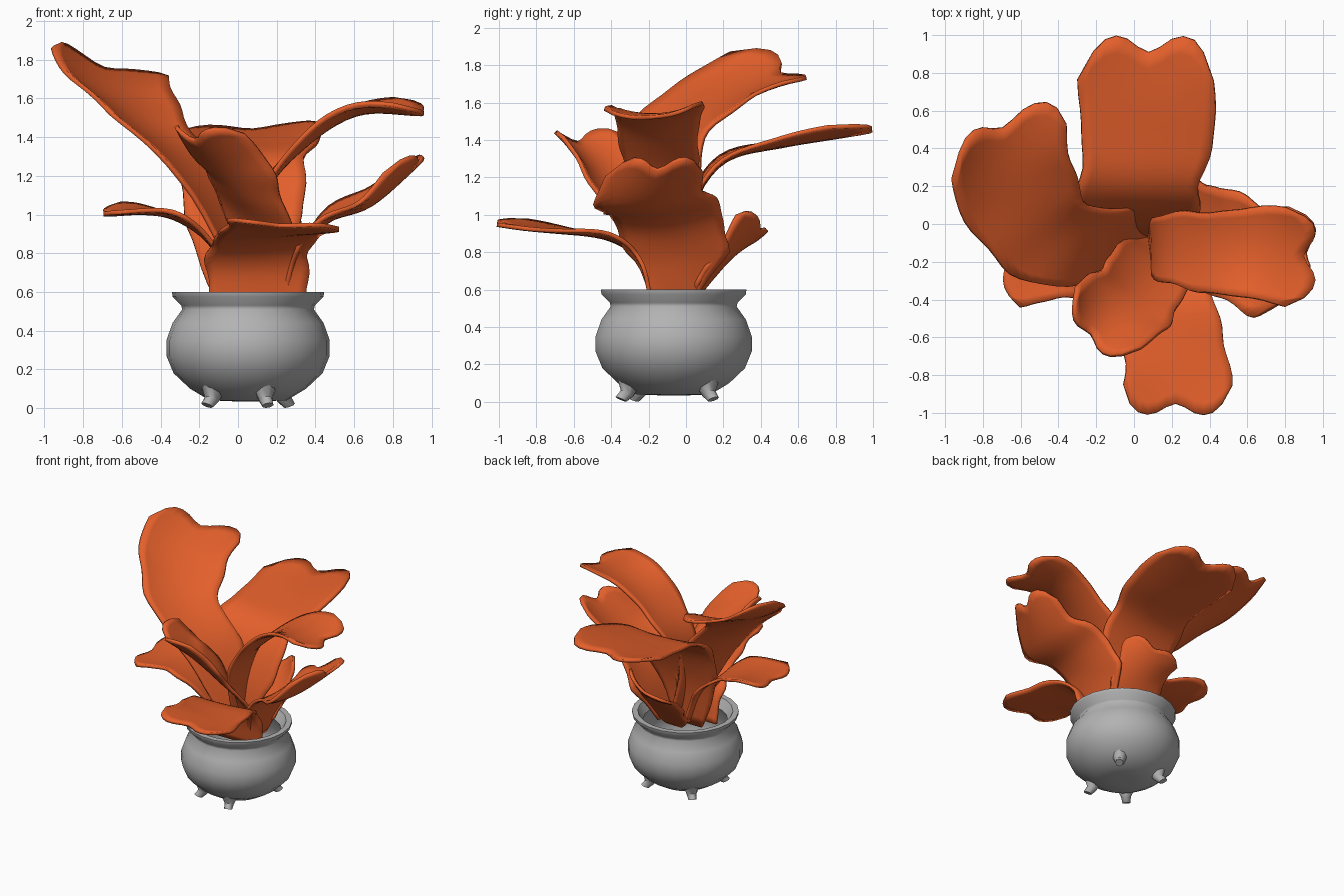
import bpy, bmesh, math
from mathutils import Vector

cube = bpy.data.objects.get("Cube")
if cube:
    bpy.data.objects.remove(cube, do_unlink=True)


def make_material(name, rgb):
    mat = bpy.data.materials.new(name)
    mat.use_nodes = True
    mat.diffuse_color = (*rgb, 1)
    mat.node_tree.nodes["Principled BSDF"].inputs["Base Color"].default_value = (*rgb, 1)
    return mat


orange = make_material("leaf_orange", (0.77, 0.115, 0.024))
grey = make_material("pot_grey", (0.45, 0.45, 0.45))
POT = Vector((0.052, -0.066, 0))


def finish(bm, name, mat, angle):
    bmesh.ops.recalc_face_normals(bm, faces=bm.faces)
    mesh = bpy.data.meshes.new(name)
    bm.to_mesh(mesh)
    bm.free()
    mesh.materials.append(mat)
    obj = bpy.data.objects.new(name, mesh)
    bpy.context.collection.objects.link(obj)
    bpy.ops.object.select_all(action="DESELECT")
    obj.select_set(True)
    bpy.context.view_layer.objects.active = obj
    bpy.ops.object.shade_smooth_by_angle(angle=math.radians(angle))
    return obj


def skin(bm, rings, closed):
    """Join neighbouring rows of vertices with quads."""
    for a, b in zip(rings, rings[1:]):
        n = len(a)
        for i in range(n if closed else n - 1):
            j = (i + 1) % n
            bm.faces.new((a[i], a[j], b[j], b[i]))


def spline(points, t):
    """Smooth path through the points."""
    pts = [2 * points[0] - points[1], *points, 2 * points[-1] - points[-2]]
    s = t * (len(points) - 1)
    k = min(int(s), len(points) - 2)
    f = s - k
    a, b, c, d = pts[k:k + 4]
    return 0.5 * (2 * b + (c - a) * f + (2 * a - 5 * b + 4 * c - d) * f ** 2
                  + (3 * b - a - 3 * c + d) * f ** 3)


# Pot: a turned profile with an inner wall
def make_pot():
    profile = [(0.08, 0.035), (0.2, 0.04), (0.3, 0.1), (0.385, 0.18), (0.422, 0.27),
               (0.422, 0.35), (0.39, 0.44), (0.34, 0.51), (0.345, 0.53), (0.39, 0.575),
               (0.393, 0.6), (0.35, 0.6), (0.31, 0.53), (0.36, 0.42), (0.38, 0.3),
               (0.3, 0.14), (0.08, 0.07)]
    bm = bmesh.new()
    sides = 22
    rings = []
    for r, z in profile:
        rings.append([bm.verts.new(POT + Vector((r * math.cos(a), r * math.sin(a), z)))
                      for a in (math.tau * i / sides for i in range(sides))])
    skin(bm, rings, True)
    bm.faces.new(rings[0])
    bm.faces.new(rings[-1])
    finish(bm, "pot", grey, 50)


# Feet: small tapered legs that kick outwards
def make_foot(name, degrees):
    a = math.radians(degrees)
    out = Vector((math.cos(a), math.sin(a), 0))
    side = Vector((-out.y, out.x, 0))
    bm = bmesh.new()
    rings = []
    for r, z, size in [(0.285, 0.2, 0.085), (0.26, 0.1, 0.06),
                       (0.265, 0.045, 0.036), (0.3, 0.014, 0.03)]:
        ring = []
        for i in range(8):
            b = math.tau * i / 8
            tilt = Vector((0, 0, 0.45 * size * math.cos(b)))
            ring.append(bm.verts.new(POT + out * (r + size * math.cos(b))
                                     + side * size * math.sin(b) + Vector((0, 0, z)) + tilt))
        rings.append(ring)
    skin(bm, rings, True)
    bm.faces.new(rings[0])
    bm.faces.new(rings[-1])
    finish(bm, name, grey, 50)


# Leaves: a broad blade swept along a path, with a lobed tip and wavy rim
def make_leaf(name, path, base_side, tip_side, cup=0.06, phase=0.0, root=0.4, taper=0.0):
    path = [Vector(p) for p in path]
    base_side, tip_side = Vector(base_side), Vector(tip_side)
    rows, cols = 22, 12
    bm = bmesh.new()
    grid = []
    for i in range(rows + 1):
        row = []
        for j in range(cols + 1):
            u = 2 * j / cols - 1
            reach = 1 - 0.12 * abs(u) ** 5 - 0.05 * math.exp(-(u / 0.3) ** 2)
            t = i / rows * reach
            side = base_side.lerp(tip_side, t) * min(1, root + 2.4 * t) * (1 - taper * t ** 5)
            ahead = spline(path, t + 0.01) - spline(path, max(t - 0.01, 0))
            normal = side.cross(ahead).normalized()
            if normal.z < 0:
                normal = -normal
            wave = 1 + 0.045 * math.sin(t * 17 + phase + u) + 0.02 * math.sin(t * 31 + u)
            lift = cup * u * u * t + 0.025 * t * u * math.sin(t * 8 + phase)
            row.append(bm.verts.new(spline(path, t) + side * u * wave + normal * lift))
        grid.append(row)
    skin(bm, grid, False)
    leaf = finish(bm, name, orange, 100)
    mod = leaf.modifiers.new("thickness", "SOLIDIFY")
    mod.thickness = 0.022
    mod.offset = 0


make_pot()
for n, angle in enumerate((45, 135, 225, 290)):
    make_foot(f"foot_{n + 1}", angle)

make_leaf("back_upper_leaf",
          [(0.02, -0.08, 0.5), (0.02, 0.0, 0.95), (0.03, 0.18, 1.27),
           (0.07, 0.52, 1.37), (0.08, 1.01, 1.45)],
          (0.28, 0, 0), (0.37, 0, 0), 0.04, 1)
make_leaf("right_tall_leaf",
          [(0.08, -0.08, 0.6), (-0.18, -0.12, 1.16), (-0.48, -0.05, 1.45),
           (-0.65, 0.23, 1.64), (-0.7, 0.58, 1.78)],
          (0.1, 0.22, 0), (0.33, 0.14, -0.1), 0.09, 2)
make_leaf("left_upper_leaf",
          [(0.08, -0.1, 0.6), (0.13, -0.13, 1.08), (0.34, -0.14, 1.35),
           (0.62, -0.16, 1.52), (0.97, -0.17, 1.52)],
          (0, 0.14, 0), (0, 0.27, 0), 0.06, 0)
make_leaf("left_lower_leaf",
          [(0.22, -0.06, 0.52), (0.33, -0.05, 0.8), (0.47, -0.1, 0.97),
           (0.7, -0.19, 1.06), (0.96, -0.14, 1.29)],
          (0, 0.25, 0), (0.03, 0.34, 0.03), 0.08, 3, taper=0.4)
make_leaf("right_lower_leaf",
          [(0.02, -0.06, 0.53), (-0.12, -0.12, 0.82), (-0.3, -0.17, 0.97),
           (-0.5, -0.17, 1.01), (-0.7, -0.16, 1.0)],
          (0, 0.14, 0), (0, 0.28, 0), 0.03, 1)
make_leaf("front_lower_leaf",
          [(0.1, -0.18, 0.5), (0.1, -0.24, 0.74), (0.14, -0.4, 0.87),
           (0.22, -0.68, 0.91), (0.22, -1.02, 0.95)],
          (0.25, 0, 0), (0.29, 0, 0), 0.02, 4, root=1)
make_leaf("front_upper_leaf",
          [(0.12, -0.08, 0.6), (0.1, -0.2, 0.9), (0.01, -0.36, 1.1),
           (-0.1, -0.47, 1.25), (-0.26, -0.61, 1.42)],
          (0.2, -0.05, -0.12), (0.18, -0.2, 0), 0.12, 2, taper=0.15)
make_leaf("back_lower_leaf",
          [(0.1, 0.0, 0.5), (0.11, 0.12, 0.65), (0.12, 0.25, 0.79), (0.13, 0.42, 0.95)],
          (0.18, 0, 0), (0.21, -0.04, 0.06), 0.07, 0)
